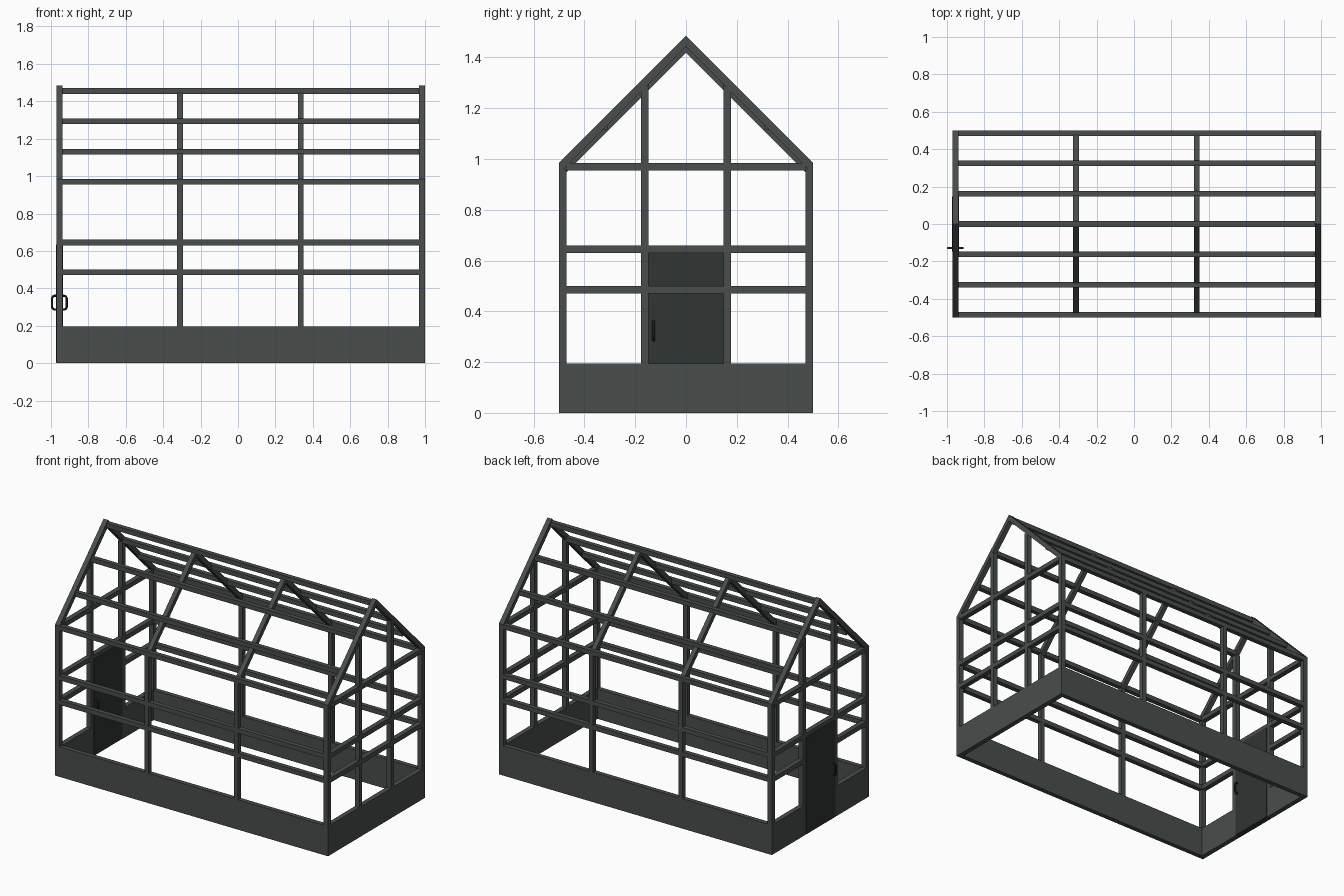
import bpy, bmesh
from mathutils import Vector

if "Cube" in bpy.data.objects:
    bpy.data.objects.remove(bpy.data.objects["Cube"])


def material(name, rgb):
    m = bpy.data.materials.new(name)
    m.diffuse_color = (*rgb, 1)
    m.use_nodes = True
    m.node_tree.nodes["Principled BSDF"].inputs["Base Color"].default_value = m.diffuse_color
    return m


FRAME = material("frame_grey", (0.065, 0.075, 0.07))
DOOR = material("door_grey", (0.03, 0.035, 0.032))
BLACK = material("handle_black", (0.012, 0.012, 0.012))


def finish(name, bm, mat):
    bmesh.ops.recalc_face_normals(bm, faces=bm.faces)
    me = bpy.data.meshes.new(name)
    bm.to_mesh(me)
    bm.free()
    me.materials.append(mat)
    ob = bpy.data.objects.new(name, me)
    bpy.context.collection.objects.link(ob)
    return ob


def box(name, x0, x1, y0, y1, z0, z1, mat=FRAME):
    bm = bmesh.new()
    bmesh.ops.create_cube(bm, size=1)
    for v in bm.verts:
        v.co = Vector(((x0 + x1) / 2 + v.co.x * (x1 - x0),
                       (y0 + y1) / 2 + v.co.y * (y1 - y0),
                       (z0 + z1) / 2 + v.co.z * (z1 - z0)))
    return finish(name, bm, mat)


def rafter_pair(name, x0, x1, apex, drop=0.042, half=0.5):
    # inverted V profile at 45 degrees, extruded along x
    pts = [(-half, apex - half), (0, apex), (half, apex - half),
           (half, apex - half - drop), (0, apex - drop), (-half, apex - half - drop)]
    bm = bmesh.new()
    f = bm.faces.new([bm.verts.new((x0, y, z)) for y, z in pts])
    ext = bmesh.ops.extrude_face_region(bm, geom=[f])["geom"]
    bmesh.ops.translate(bm, vec=(x1 - x0, 0, 0),
                        verts=[g for g in ext if isinstance(g, bmesh.types.BMVert)])
    return finish(name, bm, FRAME)


L, R = -0.97, 1.0          # outer end planes
T = 0.032                  # end frame thickness
H = 0.015                  # half bar width
BASE = 0.195
YP = 0.163                 # gable post offset
RAILS = (0.485, 0.645, 0.97)
MIDS = (-0.31, 0.335)

# long sides: base board, rails, posts
for s, side in ((-1, "front"), (1, "back")):
    ya, yb = sorted((s * 0.5, s * 0.47))
    box(f"{side}_base_board", L + T, R - T, ya, yb, 0, BASE)
    for z in RAILS:
        box(f"{side}_rail", L + T, R - T, ya, yb, z - H, z + H)
    for x in MIDS:
        box(f"{side}_middle_post", x - H, x + H, ya, yb, BASE, 0.955)

# roof purlins and ridge
for i in (-2, -1, 0, 1, 2):
    y, z = i * 0.1625, 1.455 - abs(i) * 0.1625
    box("ridge_bar" if i == 0 else "roof_purlin", L + T, R - T, y - H, y + H, z - H, z + H)

# inner rafters sit slightly below the end rafters
for x in MIDS:
    rafter_pair("middle_rafters", x - H, x + H, 1.46, half=0.495)

# gable ends
for x0, x1, end in ((L, L + T, "door_end"), (R - T, R, "plain_end")):
    rafter_pair(f"{end}_rafters", x0, x1, 1.485)
    door = end == "door_end"
    for s in (-1, 1):
        ya, yb = sorted((s * 0.5, s * 0.47))
        box(f"{end}_corner_post", x0, x1, ya, yb, 0, 0.96)
        box(f"{end}_gable_post", x0, x1, s * YP - H, s * YP + H, 0 if door else BASE, 1.285)
    for z in RAILS:
        if door and z < 0.6:
            for s in (-1, 1):
                ya, yb = sorted((s * 0.47, s * (YP + H)))
                box(f"{end}_short_rail", x0, x1, ya, yb, z - H, z + H)
        else:
            box(f"{end}_rail", x0, x1, -0.47, 0.47, z - H, z + H)
    if door:
        for s in (-1, 1):
            ya, yb = sorted((s * 0.47, s * (YP + H)))
            box(f"{end}_base_board", x0, x1, ya, yb, 0, BASE)
    else:
        box(f"{end}_base_board", x0, x1, -0.47, 0.47, 0, BASE)

# door leaf
XC = -0.955
box("door", XC - 0.019, XC + 0.019, -0.148, 0.148, 0.003, 0.634, DOOR)

# pull handles on both faces of the door
for s, side in ((-1, "outer"), (1, "inner")):
    cu = bpy.data.curves.new(f"{side}_door_handle", "CURVE")
    cu.dimensions = "3D"
    cu.bevel_depth = 0.006
    cu.bevel_resolution = 2
    cu.use_fill_caps = True
    prof = [(0.016, 0.287), (0.027, 0.287), (0.034, 0.29), (0.039, 0.299),
            (0.039, 0.348), (0.034, 0.357), (0.027, 0.36), (0.016, 0.36)]
    sp = cu.splines.new("POLY")
    sp.points.add(len(prof) - 1)
    for p, (d, z) in zip(sp.points, prof):
        p.co = (XC + s * d, -0.128, z, 1)
    tmp = bpy.data.objects.new("handle_path", cu)
    bpy.context.collection.objects.link(tmp)
    me = bpy.data.meshes.new_from_object(tmp.evaluated_get(bpy.context.evaluated_depsgraph_get()))
    me.materials.clear()
    me.materials.append(BLACK)
    me.shade_smooth()
    bpy.data.objects.remove(tmp)
    ob = bpy.data.objects.new(f"{side}_door_handle", me)
    bpy.context.collection.objects.link(ob)
